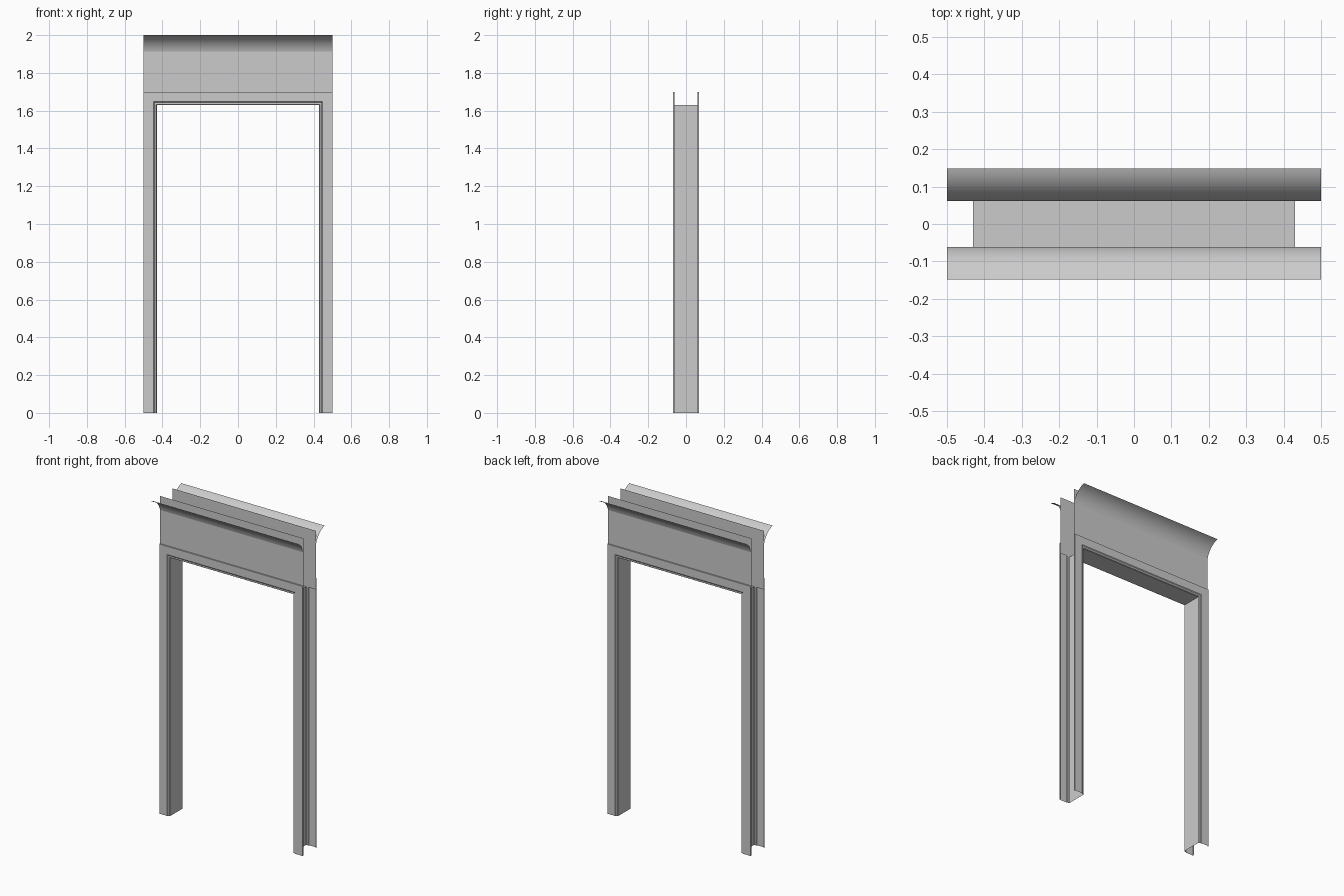
import bpy, math

if "Cube" in bpy.data.objects:
    bpy.data.objects.remove(bpy.data.objects["Cube"])

HALF_W, OPEN_X, OPEN_Z = 0.5, 0.43, 1.63
CORE_Y, FACE_Y, TIP_Y = 0.062, 0.07, 0.149
TOP_Z, CROWN_Z = 2.0, 1.912


def make(name, verts, faces, mirror=False, smooth=False):
    mesh = bpy.data.meshes.new(name)
    mesh.from_pydata(verts, [], faces)
    obj = bpy.data.objects.new(name, mesh)
    bpy.context.collection.objects.link(obj)
    if mirror:
        mod = obj.modifiers.new("front_and_back", 'MIRROR')
        mod.use_axis = (False, True, False)
        mod.use_mirror_merge = False
    if smooth:
        mesh.shade_smooth()
    return obj


def doorway_sweep(name, profile, mirror=False):
    """Sweep (offset from opening, y) points up, across and down with mitred corners."""
    verts = []
    for u, y in profile:
        x, z = OPEN_X + u, OPEN_Z + u
        verts += [(-x, y, 0), (-x, y, z), (x, y, z), (x, y, 0)]
    faces = []
    for i in range(len(profile) - 1):
        for j in range(3):
            a = i * 4 + j
            faces.append((a, a + 1, a + 5, a + 4))
    return make(name, verts, faces, mirror)


def straight_strip(name, profile, mirror=True, smooth=False):
    """Extrude (y, z) points along the full width."""
    verts = [(s * HALF_W, y, z) for y, z in profile for s in (-1, 1)]
    faces = [(2 * i, 2 * i + 1, 2 * i + 3, 2 * i + 2) for i in range(len(profile) - 1)]
    return make(name, verts, faces, mirror, smooth)


# jamb lining the opening
doorway_sweep("jamb", [(0, CORE_Y), (0, -CORE_Y)])

# casing with a stepped inner edge, front and back
doorway_sweep("casing", [(0.07, -CORE_Y), (0.07, -FACE_Y), (0.018, -FACE_Y),
                         (0.013, -0.066), (0.003, -0.066), (0, -CORE_Y)], mirror=True)

# frieze boards behind the casing head
straight_strip("frieze_board", [(-CORE_Y, OPEN_Z), (-CORE_Y, TOP_Z)])

# concave crown flaring outwards
a0, a1, n = math.radians(15), math.radians(75), 10
arc = []
for i in range(n + 1):
    a = a0 + (a1 - a0) * i / n
    fy = (math.cos(a0) - math.cos(a)) / (math.cos(a0) - math.cos(a1))
    fz = (math.sin(a) - math.sin(a0)) / (math.sin(a1) - math.sin(a0))
    arc.append((-CORE_Y - (TIP_Y - CORE_Y) * fy, CROWN_Z + (TOP_Z - CROWN_Z) * fz))
straight_strip("crown", arc, smooth=True)
